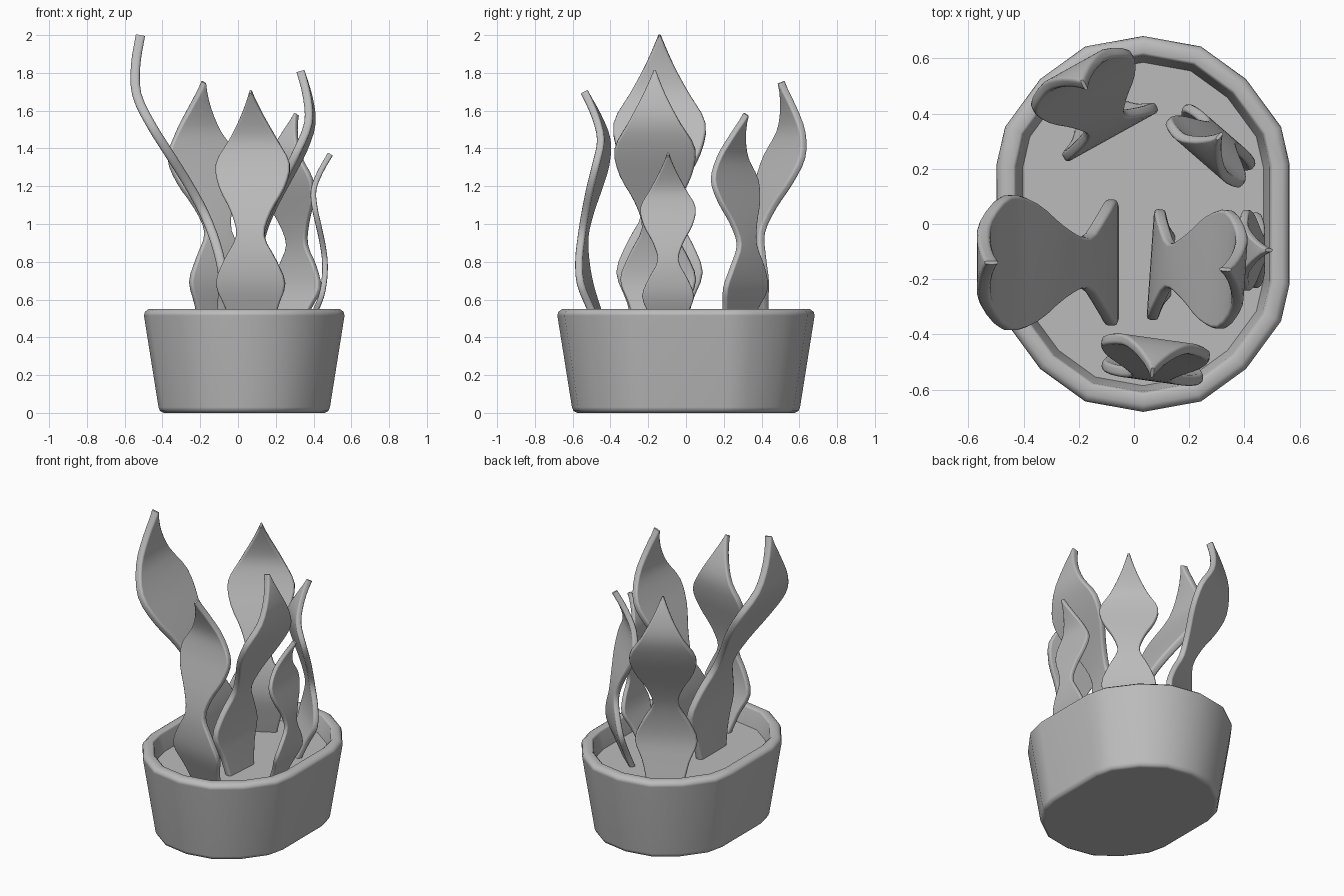
import bpy, bmesh, math
from mathutils import Vector

old = bpy.data.objects.get("Cube")
if old:
    bpy.data.objects.remove(old, do_unlink=True)

grey = bpy.data.materials.new("plain_grey")
grey.use_nodes = True
grey.diffuse_color = (0.5, 0.5, 0.5, 1)
grey.node_tree.nodes["Principled BSDF"].inputs["Base Color"].default_value = (0.5, 0.5, 0.5, 1)


def loft(name, rings, angle):
    """Skin a stack of equal-length closed rings and cap both ends."""
    bm = bmesh.new()
    loops = [[bm.verts.new(p) for p in ring] for ring in rings]
    n = len(loops[0])
    for a, b in zip(loops, loops[1:]):
        for i in range(n):
            j = (i + 1) % n
            bm.faces.new((a[i], a[j], b[j], b[i]))
    bm.faces.new(loops[0][::-1])
    bm.faces.new(loops[-1])
    bmesh.ops.recalc_face_normals(bm, faces=bm.faces[:])
    mesh = bpy.data.meshes.new(name)
    bm.to_mesh(mesh)
    bm.free()
    mesh.materials.append(grey)
    obj = bpy.data.objects.new(name, mesh)
    bpy.context.collection.objects.link(obj)
    bpy.ops.object.select_all(action='DESELECT')
    bpy.context.view_layer.objects.active = obj
    obj.select_set(True)
    bpy.ops.object.shade_smooth_by_angle(angle=math.radians(angle))
    weighted = obj.modifiers.new("even_shading", 'WEIGHTED_NORMAL')
    weighted.keep_sharp = True
    return obj


# Planter: faceted rounded oblong, lofted from the base over the rim to the soil
R, CORE, POT_X = 0.53, 0.15, 0.033
quarter = [(0.531, 0.217), (0.5, 0.352), (0.373, 0.525), (0.21, 0.643)]
half = quarter + [(0, 0.681)] + [(-x, y) for x, y in reversed(quarter)]
outline = half + [(-x, -y) for x, y in half]


def pot_ring(inset, z):
    k = (R - inset) / R
    return [(POT_X + x * k, math.copysign(CORE + (abs(y) - CORE) * k, y), z)
            for x, y in outline]


pot_profile = [(0.105, 0), (0.085, 0.01), (0.077, 0.03), (0, 0.515), (0.005, 0.535),
               (0.025, 0.55), (0.06, 0.55), (0.072, 0.54), (0.095, 0.435)]
loft("planter", [pot_ring(d, z) for d, z in pot_profile], 46)

# Leaves: one wavy blade shape, varied by size, lean and facing
SOIL = 0.43
LENGTH = 1.27
width_keys = [0.11, 0.14, 0.185, 0.138, 0.075, 0.108, 0.175, 0.197, 0.128, 0.06, 0.004]
sway_keys = [0, 0.05, 0.095, 0.11, 0.105, 0.08, 0.045, 0.01, -0.005, 0.035, 0.1]


def sample(keys, t):
    """Smooth curve through evenly spaced keys."""
    u = t * (len(keys) - 1)
    i = min(int(u), len(keys) - 2)
    f = u - i
    p1, p2 = keys[i], keys[i + 1]
    p0 = keys[i - 1] if i else 2 * p1 - p2
    p3 = keys[i + 2] if i + 2 < len(keys) else 2 * p2 - p1
    m1, m2 = (p2 - p0) / 2, (p3 - p1) / 2
    return ((2 * f**3 - 3 * f**2 + 1) * p1 + (f**3 - 2 * f**2 + f) * m1
            + (3 * f**2 - 2 * f**3) * p2 + (f**3 - f**2) * m2)


def leaf(name, x, y, facing, tip, lean, bend):
    size = (tip - SOIL) / LENGTH
    a = math.radians(facing)
    out = Vector((math.cos(a), math.sin(a), 0))
    side = Vector((-math.sin(a), math.cos(a), 0))
    thick = 0.02 * size
    rows = 30

    def spine(t):
        offset = bend * size * sample(sway_keys, t) + lean * t
        return Vector((x, y, SOIL + t * (tip - SOIL))) + out * offset

    rings = []
    for r in range(rows + 1):
        t = r / rows
        tangent = spine(min(t + 0.02, 1)) - spine(max(t - 0.02, 0))
        normal = side.cross(tangent).normalized()
        w = max(size * sample(width_keys, t), 0.006)
        c = min(thick * 0.6, w * 0.5)
        # rounded flat cross-section
        quad = [(w, thick * 0.4), (w - c * 0.3, thick * 0.8), (w - c, thick)]
        top = quad + [(-u, v) for u, v in reversed(quad)]
        section = top + [(-u, -v) for u, v in top]
        rings.append([spine(t) + side * u + normal * v for u, v in section])
    loft(name, rings, 60)


leaf("front_leaf", 0.08, -0.44, -98, 1.70, 0, 1)
leaf("tall_right_leaf", -0.09, -0.14, 180, 2.0, 0.55, -1)
leaf("tall_left_leaf", 0.12, -0.15, -4, 1.81, 0.32, -1)
leaf("small_left_leaf", 0.36, -0.095, 0, 1.37, 0.055, 1)
leaf("back_left_leaf", 0.25, 0.25, 49, 1.58, 0, 1)
leaf("back_right_leaf", -0.11, 0.376, 119, 1.75, 0.25, -1)
